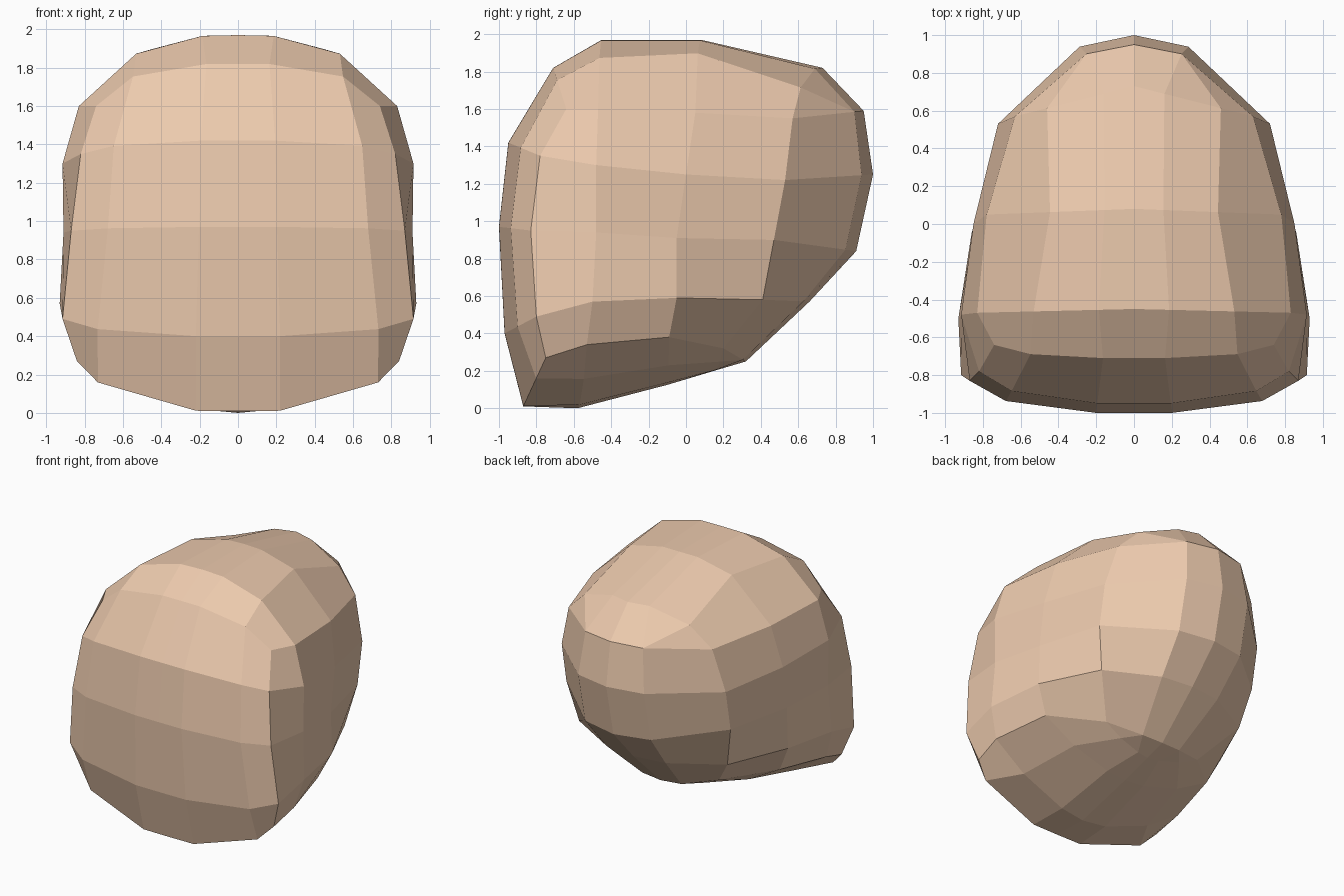
import bpy, bmesh
from mathutils import Vector

if "Cube" in bpy.data.objects:
    bpy.data.objects.remove(bpy.data.objects["Cube"])

# Half rings, bottom to top: facet break, front (y,z), four side columns (x,y,z), back (y,z)
RINGS = [
    (.87, (-.87, .01), [(.84, -.75, .27), (.86, -.53, .34), (.76, -.09, .38), (.43, .20, .32)], (.32, .25)),
    (.80, (-.97, .40), [(.915, -.80, .49), (.93, -.50, .57), (.86, -.05, .59), (.65, .41, .58)], (.66, .57)),
    (.78, (-1.0, .97), [(.87, -.83, .95), (.91, -.48, .94), (.85, -.05, .91), (.72, .47, .90)], (.91, .84)),
    (.79, (-.95, 1.42), [(.82, -.78, 1.35), (.915, -.48, 1.30), (.85, 0, 1.25), (.72, .53, 1.22)], (1.0, 1.25)),
    (.74, (-.71, 1.82), [(.74, -.64, 1.60), (.83, -.47, 1.60), (.78, .05, 1.58), (.63, .57, 1.55)], (.95, 1.59)),
]
# Centre line of crown and underside (y, z, facet break)
CROWN = [(-.45, 1.97, .64), (.08, 1.97, .57), (.73, 1.82, .73)]
UNDERSIDE = [(-.58, 0, .68), (-.10, .125, .64), (.15, .20, .64)]

bm = bmesh.new()


def face(*vs):
    bm.faces.new(vs)


# Rounded front, straight-ish sides and rounded back of each ring
rings = []
for brk, front, sides, back in RINGS:
    f, b = Vector((0, *front)), Vector((0, *back))
    s = [Vector(p) for p in sides]
    pts = [f]
    for t in (.3 * brk, brk):
        p = f.lerp(s[0], t ** 4)
        p.x = t * s[0].x
        pts.append(p)
    pts += s
    p = b.lerp(s[3], .13)
    p.x = .4 * s[3].x
    pts += [p, b]
    rings.append([bm.verts.new(q) for q in pts])

for lo, hi in zip(rings, rings[1:]):
    for i in range(8):
        face(lo[i], lo[i + 1], hi[i + 1], hi[i])


# Crown and underside caps: arched rows joining the side columns
def cap(ring, centres, power):
    prev = ring[:4]
    for k, (y, z, brk) in enumerate(centres):
        c, side = Vector((0, y, z)), ring[4 + k]
        row = [bm.verts.new(c)]
        for t in (.35 * brk, brk):
            p = c.lerp(side.co, t)
            p.z = z + (side.co.z - z) * t ** power
            row.append(bm.verts.new(p))
        row.append(side)
        for i in range(3):
            face(prev[i], prev[i + 1], row[i + 1], row[i])
        prev = row
    face(prev[0], prev[1], ring[7], ring[8])
    face(prev[1], prev[2], ring[7])
    face(prev[2], prev[3], ring[7])


cap(rings[-1], CROWN, 3)
cap(rings[0], UNDERSIDE, 2)

# Mirror the half to a closed shell
half = bm.verts[:] + bm.edges[:] + bm.faces[:]
bmesh.ops.mirror(bm, geom=half, axis='X', merge_dist=.0005)
bmesh.ops.remove_doubles(bm, verts=bm.verts[:], dist=.0005)
bmesh.ops.recalc_face_normals(bm, faces=bm.faces[:])

mesh = bpy.data.meshes.new("head")
bm.to_mesh(mesh)
bm.free()
head = bpy.data.objects.new("head", mesh)
bpy.context.collection.objects.link(head)
skin = bpy.data.materials.new("skin")
skin.diffuse_color = (.84, .59, .42, 1)
skin.use_nodes = True
skin.node_tree.nodes["Principled BSDF"].inputs["Base Color"].default_value = skin.diffuse_color
mesh.materials.append(skin)
